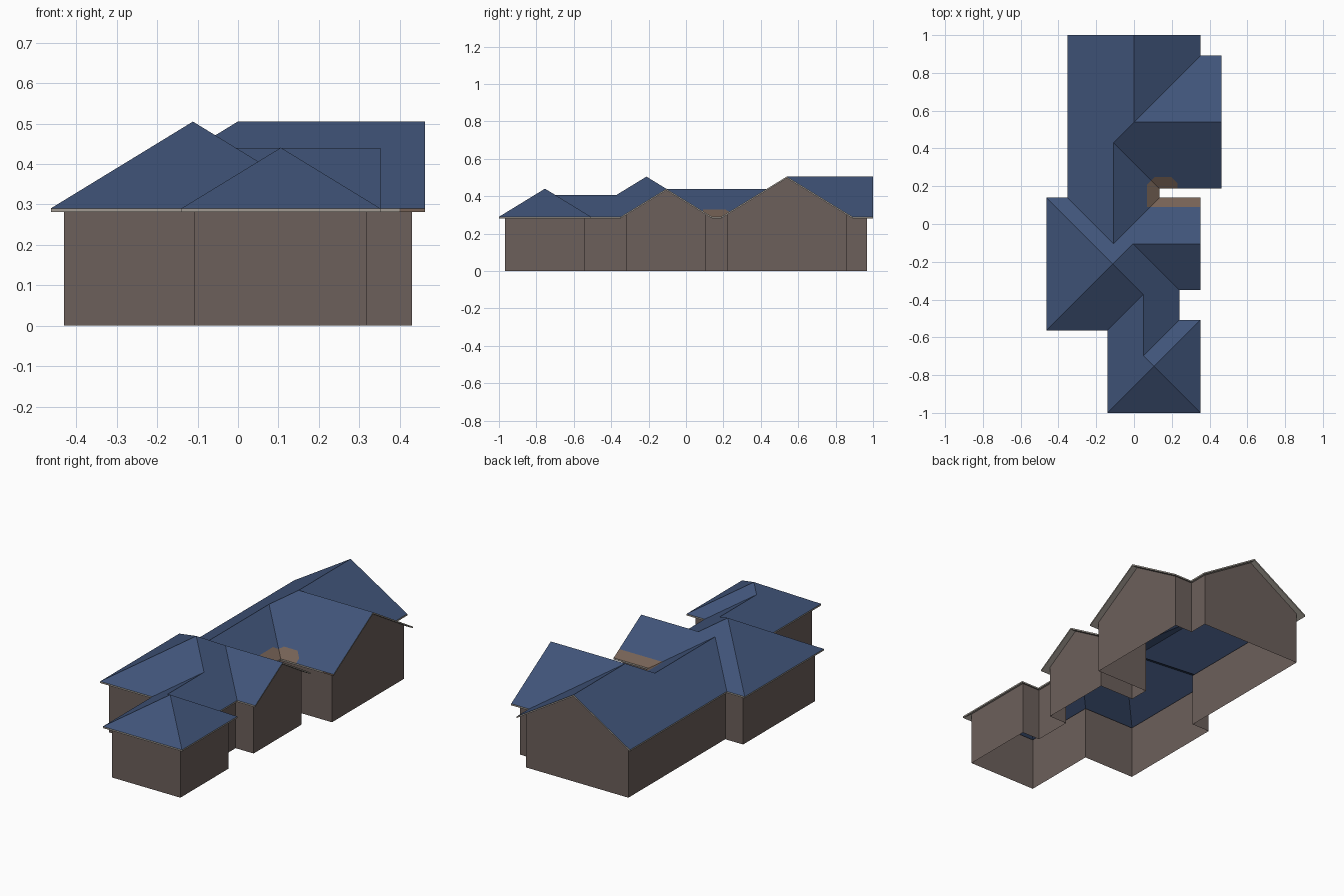
import bpy, bmesh
from mathutils import Vector

if "Cube" in bpy.data.objects:
    bpy.data.objects.remove(bpy.data.objects["Cube"])

EAVE, SLOPE, THICK, OVERHANG = 0.29, 0.611, 0.009, 0.033

# Roof blocks in plan: x0, x1, y0, y1, open gable at x1, open gable at y1
BLOCKS = [
    (-0.352, 0.352, 0.187, 1.0, 0, 1),     # rear hall, gable at the back
    (-0.352, 0.463, 0.187, 0.891, 1, 0),   # rear right wing
    (-0.352, 0.135, -0.563, 0.891, 0, 0),  # link
    (-0.463, 0.24, -0.563, 0.14, 0, 0),    # middle pavilion
    (-0.463, 0.352, -0.35, 0.14, 1, 0),    # middle right wing
    (-0.14, 0.24, -1.0, 0.14, 0, 0),       # front link
    (-0.14, 0.352, -1.0, -0.508, 0, 0),    # front pavilion
]
INSET = [(a + OVERHANG, b - OVERHANG, c + OVERHANG, d - OVERHANG, g, h)
         for a, b, c, d, g, h in BLOCKS]


def material(name, col):
    m = bpy.data.materials.new(name)
    m.diffuse_color = (*col, 1)
    m.use_nodes = True
    m.node_tree.nodes["Principled BSDF"].inputs["Base Color"].default_value = m.diffuse_color
    return m


BLUE = material("roof_blue", (0.051, 0.088, 0.190))
WALL = material("wall_brown", (0.150, 0.115, 0.104))
TRIM = material("trim_grey", (0.36, 0.33, 0.29))
PATCH = material("patch_brown", (0.180, 0.122, 0.092))


def height(x, y):
    """Roof height: the highest of all hipped or gabled blocks."""
    return EAVE + SLOPE * max(
        min(x - a, b + g - x, y - c, d + h - y) for a, b, c, d, g, h in BLOCKS)


def inside(p, blocks):
    return any(a < p.x < b and c < p.y < d for a, b, c, d, _, _ in blocks)


def cut(bm, lines):
    for x, y, nx, ny in lines:
        bmesh.ops.bisect_plane(bm, geom=bm.verts[:] + bm.edges[:] + bm.faces[:], dist=1e-5,
                               plane_co=(x, y, 0), plane_no=(nx, ny, 0))


def edge_lines(blocks):
    xs = {v for b in blocks for v in b[:2]}
    ys = {v for b in blocks for v in b[2:4]}
    return [(v, 0, 1, 0) for v in xs] + [(0, v, 0, 1) for v in ys]


def keep(bm, test):
    bad = [f for f in bm.faces if not test(f.calc_center_median())]
    bmesh.ops.delete(bm, geom=bad, context='FACES')


def tidy(bm, delimit=set()):
    bmesh.ops.remove_doubles(bm, verts=bm.verts[:], dist=1e-4)
    bmesh.ops.dissolve_limit(bm, angle_limit=0.02, verts=bm.verts[:],
                             edges=bm.edges[:], delimit=delimit)


def footprint(blocks):
    """Flat outline of the union of the blocks."""
    bm = bmesh.new()
    bm.faces.new([bm.verts.new((x, y, 0)) for x, y in
                  ((-1.1, -1.1), (1.1, -1.1), (1.1, 1.1), (-1.1, 1.1))])
    cut(bm, edge_lines(blocks))
    keep(bm, lambda p: inside(p, blocks))
    tidy(bm)
    return bm


# Ridges lie on block centre lines, hips and valleys on corner diagonals
outer = footprint(BLOCKS)
CREASES = [(v.co.x, v.co.y, 1, s) for v in outer.verts for s in (1, -1)]
CREASES += [((a + b) / 2, 0, 1, 0) for a, b, *_ in BLOCKS]
CREASES += [(0, (c + d) / 2, 0, 1) for _, _, c, d, _, _ in BLOCKS]
CREASES = list({tuple(round(v, 5) for v in l) for l in CREASES})


def raise_to_roof(bm, drop=0.0):
    for v in bm.verts:
        v.co.z = height(v.co.x, v.co.y) - drop


def curtain(src, bottom):
    """Vertical strip hanging from the rim of a sheet down to bottom(v)."""
    bm = bmesh.new()
    for e in src.edges:
        if e.is_boundary:
            a, b = (v.co.copy() for v in e.verts)
            pts = [a, b, Vector((b.x, b.y, bottom(b))), Vector((a.x, a.y, bottom(a)))]
            bm.faces.new([bm.verts.new(p) for p in pts])
    bmesh.ops.remove_doubles(bm, verts=bm.verts[:], dist=1e-5)
    bmesh.ops.recalc_face_normals(bm, faces=bm.faces[:])
    return bm


def finish(bm, name, mats):
    me = bpy.data.meshes.new(name)
    bm.to_mesh(me)
    for m in mats:
        me.materials.append(m)
    ob = bpy.data.objects.new(name, me)
    bpy.context.collection.objects.link(ob)


# Roof sheet with the brown patch around the courtyard notch
def in_patch(p):
    if not (0.09 < p.y < 0.25 and p.x > 0.07):
        return False
    if p.y < 0.145:
        return True
    return p.x < 0.23 and p.y - p.x < 0.14 and p.x + p.y < 0.445


roof = outer.copy()
cut(roof, CREASES)
cut(roof, [(0.07, 0, 1, 0), (0.23, 0, 1, 0), (0, 0.09, 0, 1), (0, 0.25, 0, 1),
           (0, 0.14, -1, 1), (0, 0.445, 1, 1)])
raise_to_roof(roof)
for f in roof.faces:
    f.material_index = int(in_patch(f.calc_center_median()))
tidy(roof, {'MATERIAL'})
finish(roof, "roof", [BLUE, PATCH])

# Fascia board around the whole roof edge
rim = outer.copy()
cut(rim, CREASES)
raise_to_roof(rim)
fascia = curtain(rim, lambda p: p.z - THICK)
for f in fascia.faces:
    c = f.calc_center_median()
    f.material_index = int(c.x > 0.352 and 0.18 < c.y < 0.19)
finish(fascia, "fascia", [TRIM, PATCH])

# Soffit under the overhang
soffit = outer.copy()
cut(soffit, CREASES + edge_lines(INSET))
keep(soffit, lambda p: not inside(p, INSET))
raise_to_roof(soffit, THICK)
tidy(soffit)
bmesh.ops.reverse_faces(soffit, faces=soffit.faces[:])
finish(soffit, "soffit", [TRIM])

# Walls, open below, rising to the underside of the roof
plan = footprint(INSET)
cut(plan, CREASES)
raise_to_roof(plan, THICK)
walls = curtain(plan, lambda p: 0.0)
tidy(walls)
finish(walls, "walls", [WALL])
